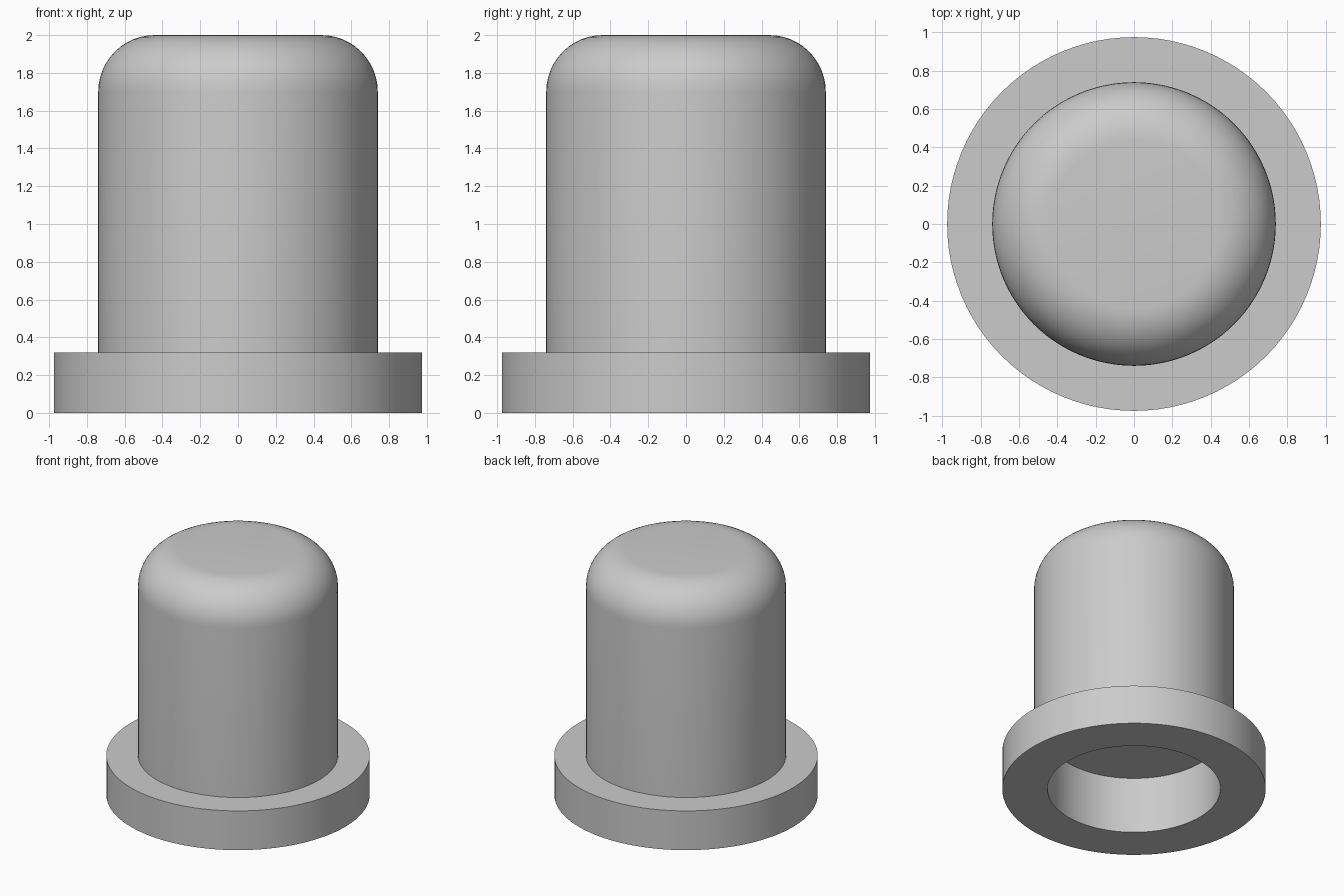
import bpy
import bmesh
import math

cube = bpy.data.objects.get("Cube")
if cube:
    bpy.data.objects.remove(cube, do_unlink=True)

# Main dimensions
FLANGE_R, FLANGE_H = 0.975, 0.32
BODY_R, HEIGHT, FILLET = 0.74, 2.0, 0.3
BORE_R, BORE_DEPTH = 0.64, 0.46
SIDES, FILLET_STEPS = 96, 12

# Single plain grey material
grey = bpy.data.materials.new("plain_grey")
grey.use_nodes = True
colour = (0.6, 0.6, 0.6, 1)
grey.diffuse_color = colour
grey.node_tree.nodes["Principled BSDF"].inputs["Base Color"].default_value = colour


def lathe(name, profile, material):
    """Revolve a (radius, height) profile about z into a closed solid."""
    bm = bmesh.new()
    verts = [bm.verts.new((r, 0, z)) for r, z in profile]
    edges = [bm.edges.new(pair) for pair in zip(verts, verts[1:])]
    bmesh.ops.spin(bm, geom=verts + edges, cent=(0, 0, 0), axis=(0, 0, 1),
                   angle=math.tau, steps=SIDES, use_merge=True)
    bmesh.ops.remove_doubles(bm, verts=bm.verts, dist=0.0001)
    bmesh.ops.recalc_face_normals(bm, faces=bm.faces)
    mesh = bpy.data.meshes.new(name)
    bm.to_mesh(mesh)
    bm.free()
    mesh.materials.append(material)
    obj = bpy.data.objects.new(name, mesh)
    bpy.context.collection.objects.link(obj)
    bpy.ops.object.select_all(action="DESELECT")
    obj.select_set(True)
    bpy.context.view_layer.objects.active = obj
    bpy.ops.object.shade_smooth_by_angle(angle=math.radians(30))
    return obj


# Blind bore, flange and straight body wall
profile = [(0, BORE_DEPTH), (BORE_R, BORE_DEPTH), (BORE_R, 0),
           (FLANGE_R, 0), (FLANGE_R, FLANGE_H), (BODY_R, FLANGE_H)]

# Rounded shoulder up to the flat top
for i in range(FILLET_STEPS + 1):
    a = math.pi / 2 * i / FILLET_STEPS
    profile.append((BODY_R - FILLET + FILLET * math.cos(a),
                    HEIGHT - FILLET + FILLET * math.sin(a)))
profile.append((0, HEIGHT))

lathe("flanged_plug", profile, grey)
